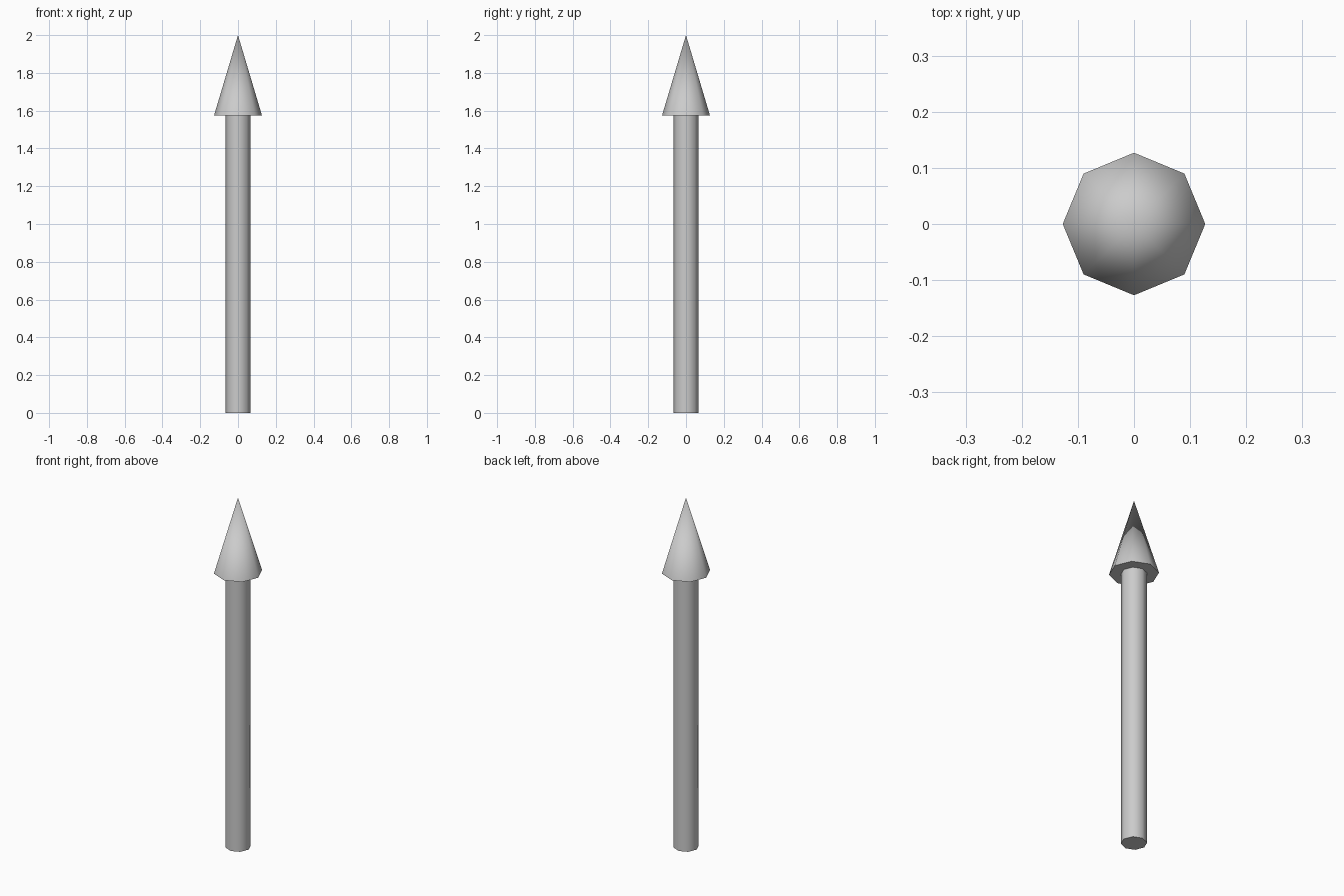
import bpy
import math

if "Cube" in bpy.data.objects:
    bpy.data.objects.remove(bpy.data.objects["Cube"])

SIDES = 8
HEAD_BASE = 1.574
TOP = 2.0


def tapered_part(name, r_bottom, r_top, z0, z1):
    """Eight-sided vertical part, smooth sides with sharp cap edges."""
    bpy.ops.mesh.primitive_cone_add(
        vertices=SIDES, radius1=r_bottom, radius2=r_top,
        depth=z1 - z0, location=(0, 0, (z0 + z1) / 2))
    obj = bpy.context.object
    obj.name = name
    bpy.ops.object.shade_smooth_by_angle(angle=math.radians(60))
    return obj


# Straight shaft
tapered_part("shaft", 0.067, 0.067, 0.0, HEAD_BASE)

# Pointed head
tapered_part("arrow_head", 0.127, 0.0, HEAD_BASE, TOP)
